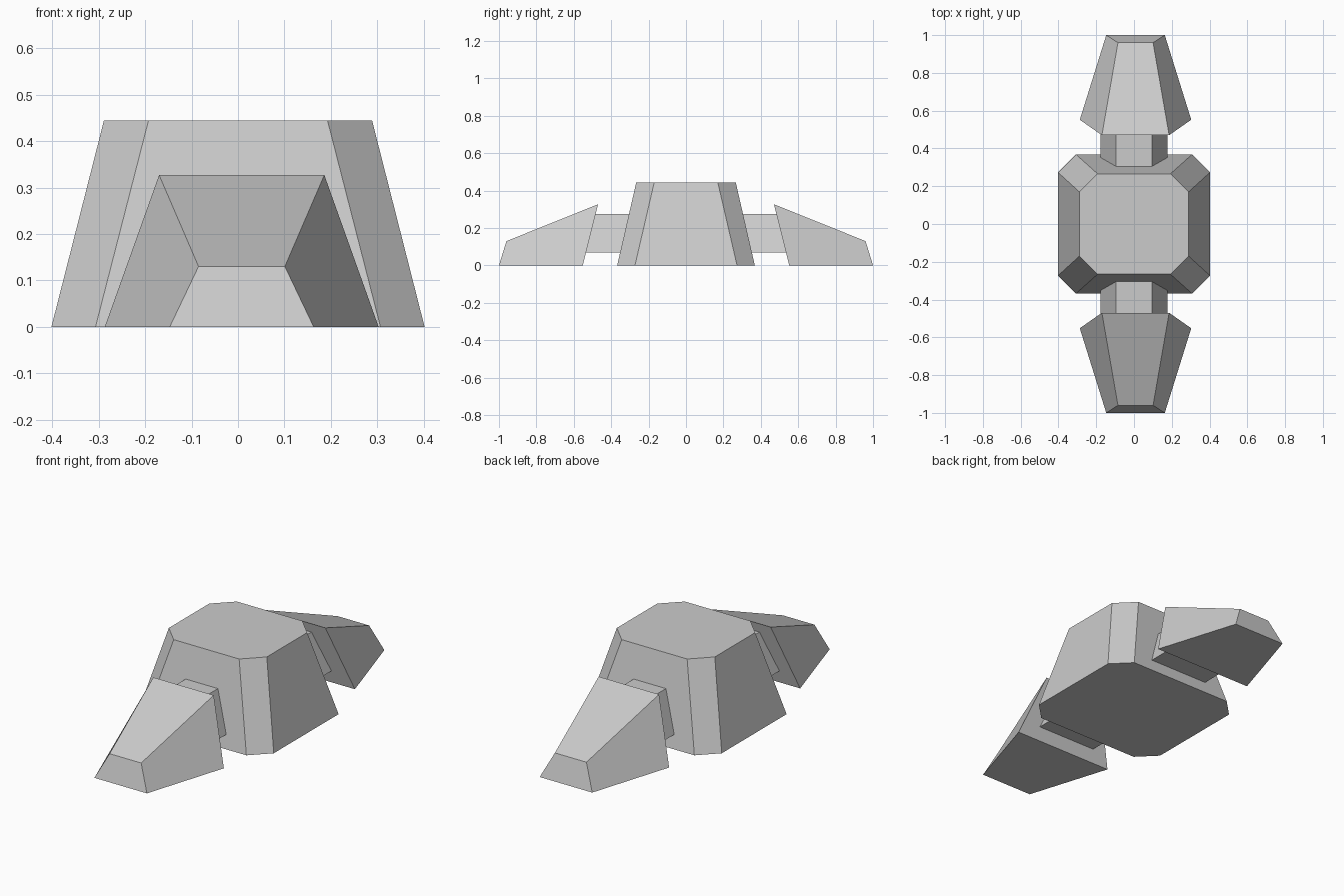
import bpy
import bmesh

cube = bpy.data.objects.get("Cube")
if cube:
    bpy.data.objects.remove(cube, do_unlink=True)

grey = bpy.data.materials.new("stone_grey")
grey.use_nodes = True
COLOUR = (0.6, 0.6, 0.6, 1)
grey.diffuse_color = COLOUR
grey.node_tree.nodes["Principled BSDF"].inputs["Base Color"].default_value = COLOUR


def loft(name, ring_a, ring_b):
    """Closed solid between two matching rings of points."""
    bm = bmesh.new()
    a = [bm.verts.new(p) for p in ring_a]
    b = [bm.verts.new(p) for p in ring_b]
    bm.faces.new(a)
    bm.faces.new(b)
    n = len(a)
    for i in range(n):
        j = (i + 1) % n
        bm.faces.new((a[i], a[j], b[j], b[i]))
    bmesh.ops.recalc_face_normals(bm, faces=bm.faces)
    mesh = bpy.data.meshes.new(name)
    bm.to_mesh(mesh)
    bm.free()
    mesh.materials.append(grey)
    obj = bpy.data.objects.new(name, mesh)
    bpy.context.collection.objects.link(obj)
    return obj


def octagon(hx, hy, cut, z):
    """Rectangle with clipped corners."""
    return [(hx, hy - cut, z), (hx - cut, hy, z), (cut - hx, hy, z), (-hx, hy - cut, z),
            (-hx, cut - hy, z), (cut - hx, -hy, z), (hx - cut, -hy, z), (hx, cut - hy, z)]


def trapezoid(bottom, top, centre=0.0):
    """Upright ring; bottom and top are (half width, y, z)."""
    (bw, by, bz), (tw, ty, tz) = bottom, top
    return [(centre - bw, by, bz), (centre + bw, by, bz),
            (centre + tw, ty, tz), (centre - tw, ty, tz)]


# Central tapered block
loft("body", octagon(0.402, 0.368, 0.095, 0), octagon(0.289, 0.266, 0.096, 0.444))

# Matching front and back legs, each joined by a tapered bar
for side, s in (("front", -1), ("back", 1)):
    loft(side + "_leg",
         trapezoid((0.295, s * 0.552, 0), (0.178, s * 0.47, 0.327), 0.008),
         trapezoid((0.155, s, 0), (0.093, s * 0.96, 0.13), 0.008))
    loft(side + "_connector",
         trapezoid((0.177, s * 0.25, 0.07), (0.095, s * 0.25, 0.275)),
         trapezoid((0.177, s * 0.56, 0.07), (0.095, s * 0.56, 0.275)))
